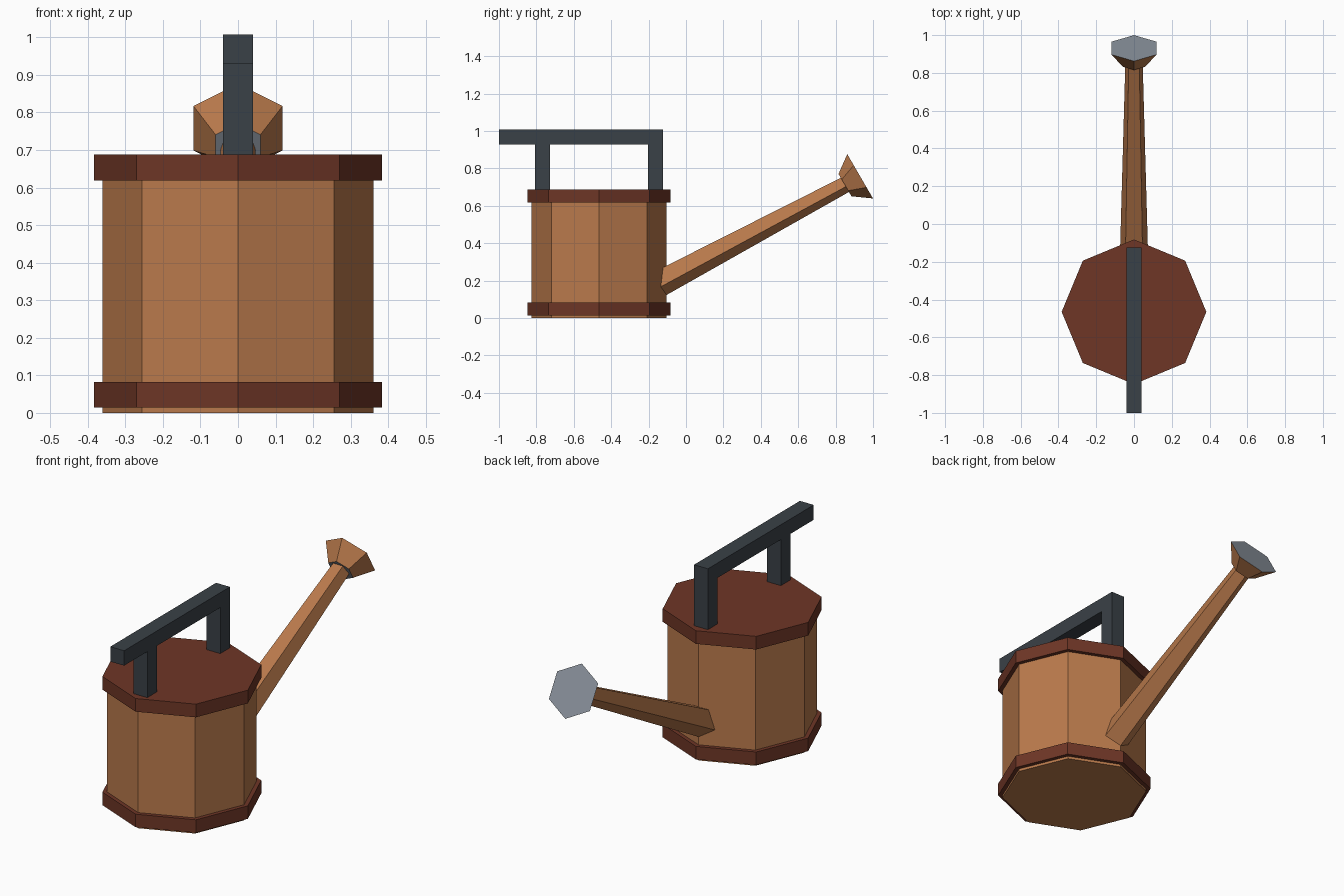
import bpy, bmesh, math
from mathutils import Vector

if "Cube" in bpy.data.objects:
    bpy.data.objects.remove(bpy.data.objects["Cube"])


def material(name, rgb):
    lin = [((c / 255 + 0.055) / 1.055) ** 2.4 for c in rgb]
    m = bpy.data.materials.new(name)
    m.diffuse_color = (*lin, 1)
    m.use_nodes = True
    m.node_tree.nodes["Principled BSDF"].inputs["Base Color"].default_value = m.diffuse_color
    return m


WOOD = material("light wood", (186, 122, 76))
RED = material("red brown wood", (110, 54, 38))
IRON = material("dark iron", (58, 65, 71))
STEEL = material("grey steel", (136, 144, 154))


def finish(name, bm, mats):
    bmesh.ops.recalc_face_normals(bm, faces=bm.faces)
    me = bpy.data.meshes.new(name)
    bm.to_mesh(me)
    bm.free()
    for m in mats:
        me.materials.append(m)
    ob = bpy.data.objects.new(name, me)
    bpy.context.collection.objects.link(ob)
    return ob


def prism(name, start, end, r0, r1, sides, phase, mats):
    """Tapered prism between two points in the x = 0 plane; caps use the last material."""
    start, end = Vector(start), Vector(end)
    u = Vector((1, 0, 0))
    v = u.cross((end - start).normalized())
    bm = bmesh.new()
    rings = []
    for c, r in ((start, r0), (end, r1)):
        angles = [math.radians(phase) + math.tau * i / sides for i in range(sides)]
        rings.append([bm.verts.new(c + r * (u * math.cos(a) + v * math.sin(a))) for a in angles])
    for i in range(sides):
        j = (i + 1) % sides
        bm.faces.new((rings[0][i], rings[0][j], rings[1][j], rings[1][i]))
    for ring in rings:
        bm.faces.new(ring).material_index = len(mats) - 1
    return finish(name, bm, mats)


def box(name, y0, y1, z0, z1, half_width, mat):
    bm = bmesh.new()
    bmesh.ops.create_cube(bm, size=1)
    for v in bm.verts:
        v.co = (v.co.x * 2 * half_width,
                y0 + (v.co.y + 0.5) * (y1 - y0),
                z0 + (v.co.z + 0.5) * (z1 - z0))
    return finish(name, bm, [mat])


# Octagonal barrel with its two bands
CY = -0.465
prism("barrel", (0, CY, 0), (0, CY, 0.66), 0.361, 0.361, 8, 0, [WOOD])
for name, z0, z1 in (("bottom_band", 0.014, 0.082), ("top_band", 0.619, 0.688)):
    prism(name, (0, CY, z0), (0, CY, z1), 0.383, 0.383, 8, 0, [RED])

# Handle: two posts and an overhanging grip
box("back_post", -0.204, -0.124, 0.67, 0.929, 0.04, IRON)
box("front_post", -0.808, -0.728, 0.67, 0.929, 0.04, IRON)
box("grip", -1.0, -0.124, 0.929, 1.007, 0.04, IRON)

# Five-sided tapered spout, flat side up
prism("spout", (0, -0.2, 0.16), (0, 0.855, 0.72), 0.079, 0.048, 5, -90, [WOOD])

# Hexagonal sprinkler head with steel ends
prism("sprinkler_head", (0, 0.85, 0.711), (0, 0.931, 0.758), 0.069, 0.137, 6, 90, [WOOD, STEEL])
